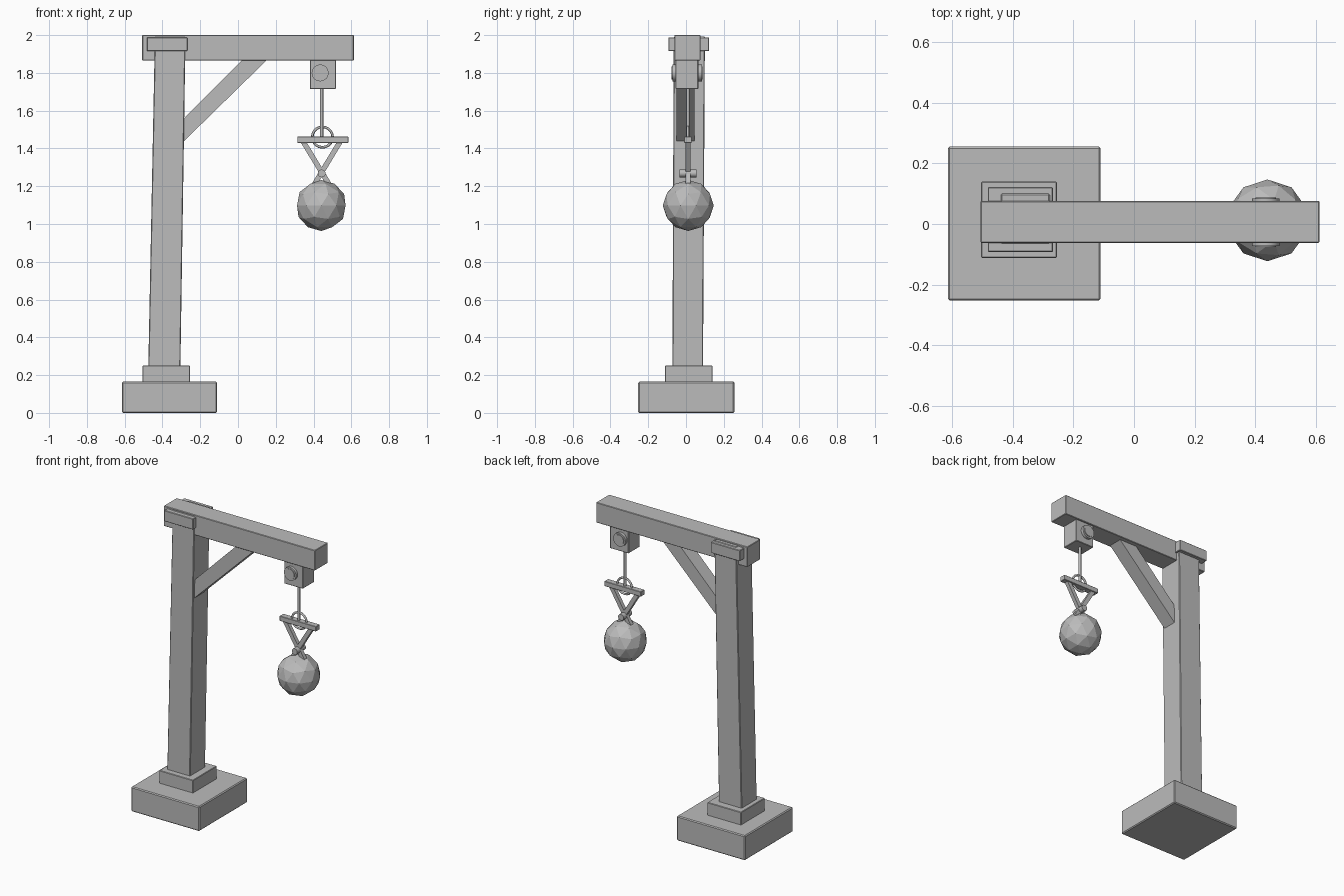
import bpy, bmesh, math
from mathutils import Vector, Matrix

if "Cube" in bpy.data.objects:
    bpy.data.objects.remove(bpy.data.objects["Cube"], do_unlink=True)

grey = bpy.data.materials.new("plain_grey")
GREY = (0.5, 0.5, 0.5, 1)
grey.use_nodes = True
grey.diffuse_color = GREY
grey.node_tree.nodes["Principled BSDF"].inputs["Base Color"].default_value = GREY


def finish(name, bm, bevel=0.0):
    bmesh.ops.recalc_face_normals(bm, faces=bm.faces)
    mesh = bpy.data.meshes.new(name)
    bm.to_mesh(mesh)
    bm.free()
    mesh.materials.append(grey)
    obj = bpy.data.objects.new(name, mesh)
    bpy.context.collection.objects.link(obj)
    if bevel:
        mod = obj.modifiers.new("soft_edge", 'BEVEL')
        mod.width = bevel
        mod.segments = 1
    return obj


def loft(name, low, high, bevel=0.0):
    """Four-sided block between two rectangles (x0, x1, y0, y1, z)."""
    bm = bmesh.new()
    rings = []
    for x0, x1, y0, y1, z in (low, high):
        rings.append([bm.verts.new((x, y, z))
                      for x, y in ((x0, y0), (x1, y0), (x1, y1), (x0, y1))])
    for ring in rings:
        bm.faces.new(ring)
    for i in range(4):
        j = (i + 1) % 4
        bm.faces.new((rings[0][i], rings[0][j], rings[1][j], rings[1][i]))
    return finish(name, bm, bevel)


def box(name, x, y, z, bevel=0.0):
    return loft(name, (*x, *y, z[0]), (*x, *y, z[1]), bevel)


def rod(name, a, b, radius, sides=12, smooth=True):
    """Cylinder from point a to point b."""
    a, b = Vector(a), Vector(b)
    turn = (b - a).to_track_quat('Z', 'Y').to_matrix().to_4x4()
    bm = bmesh.new()
    bmesh.ops.create_cone(bm, cap_ends=True, segments=sides, radius1=radius,
                          radius2=radius, depth=(b - a).length,
                          matrix=Matrix.Translation((a + b) / 2) @ turn)
    for face in bm.faces:
        face.smooth = smooth and len(face.verts) == 4
    return finish(name, bm)


def prism(name, outline, y0, y1):
    """Outline in x and z, pushed through from y0 to y1."""
    bm = bmesh.new()
    face = bm.faces.new([bm.verts.new((x, y0, z)) for x, z in outline])
    out = bmesh.ops.extrude_face_region(bm, geom=[face])["geom"]
    moved = [v for v in out if isinstance(v, bmesh.types.BMVert)]
    bmesh.ops.translate(bm, verts=moved, vec=(0, y1 - y0, 0))
    return finish(name, bm)


# Foot and upright
box("base_slab", (-0.615, -0.11), (-0.253, 0.256), (0, 0.165), 0.006)
box("plinth", (-0.505, -0.255), (-0.112, 0.14), (0.16, 0.25), 0.003)
loft("post", (-0.475, -0.305, -0.072, 0.09, 0.24),
     (-0.44, -0.278, -0.065, 0.1, 1.992), 0.004)

# Arm, collar and brace
box("beam", (-0.507, 0.613), (-0.062, 0.076), (1.865, 2.0), 0.003)
box("collar", (-0.483, -0.268), (-0.093, 0.122), (1.915, 1.988), 0.003)
prism("brace", ((-0.3, 1.425), (0.16, 1.875), (0.03, 1.875), (-0.3, 1.545)),
      -0.05, 0.046)

# Pulley block with axle and raised hub on both faces
X, Y = 0.443, 0.01
box("pulley_block", (0.38, 0.518), (-0.055, 0.065), (1.715, 1.87), 0.003)
rod("pulley_axle", (0.435, -0.072, 1.8), (0.435, 0.084, 1.8), 0.045, 16)
rod("pulley_hub", (0.435, -0.076, 1.8), (0.435, 0.088, 1.8), 0.034, 16)

# Rope, ring and spreader bar
rod("rope", (X, Y, 1.43), (X, Y, 1.73), 0.009, 8)
bpy.ops.mesh.primitive_torus_add(
    major_radius=0.054, minor_radius=0.007, major_segments=20, minor_segments=6,
    location=(X + 0.004, Y, 1.46), rotation=(math.pi / 2, 0, 0))
ring = bpy.context.object
ring.name = "ring"
ring.data.materials.append(grey)
bpy.ops.object.shade_smooth()
box("spreader_bar", (0.314, 0.584), (Y - 0.02, Y + 0.02), (1.43, 1.463), 0.002)

# Crossed straps and the pin that joins them
for side, name in ((-1, "right"), (1, "left")):
    top, low, half = X + side * 0.1, X - side * 0.045, 0.016
    prism(name + "_strap",
          ((top - half, 1.44), (top + half, 1.44),
           (low + half, 1.2), (low - half, 1.2)), Y - 0.013, Y + 0.013)
rod("strap_pin", (X, Y - 0.045, 1.268), (X, Y + 0.045, 1.268), 0.021, 10)

# Faceted hanging weight
bm = bmesh.new()
bmesh.ops.create_icosphere(bm, subdivisions=2, radius=0.135,
                           matrix=Matrix.Translation((0.441, 0.012, 1.098)))
finish("weight_ball", bm)
